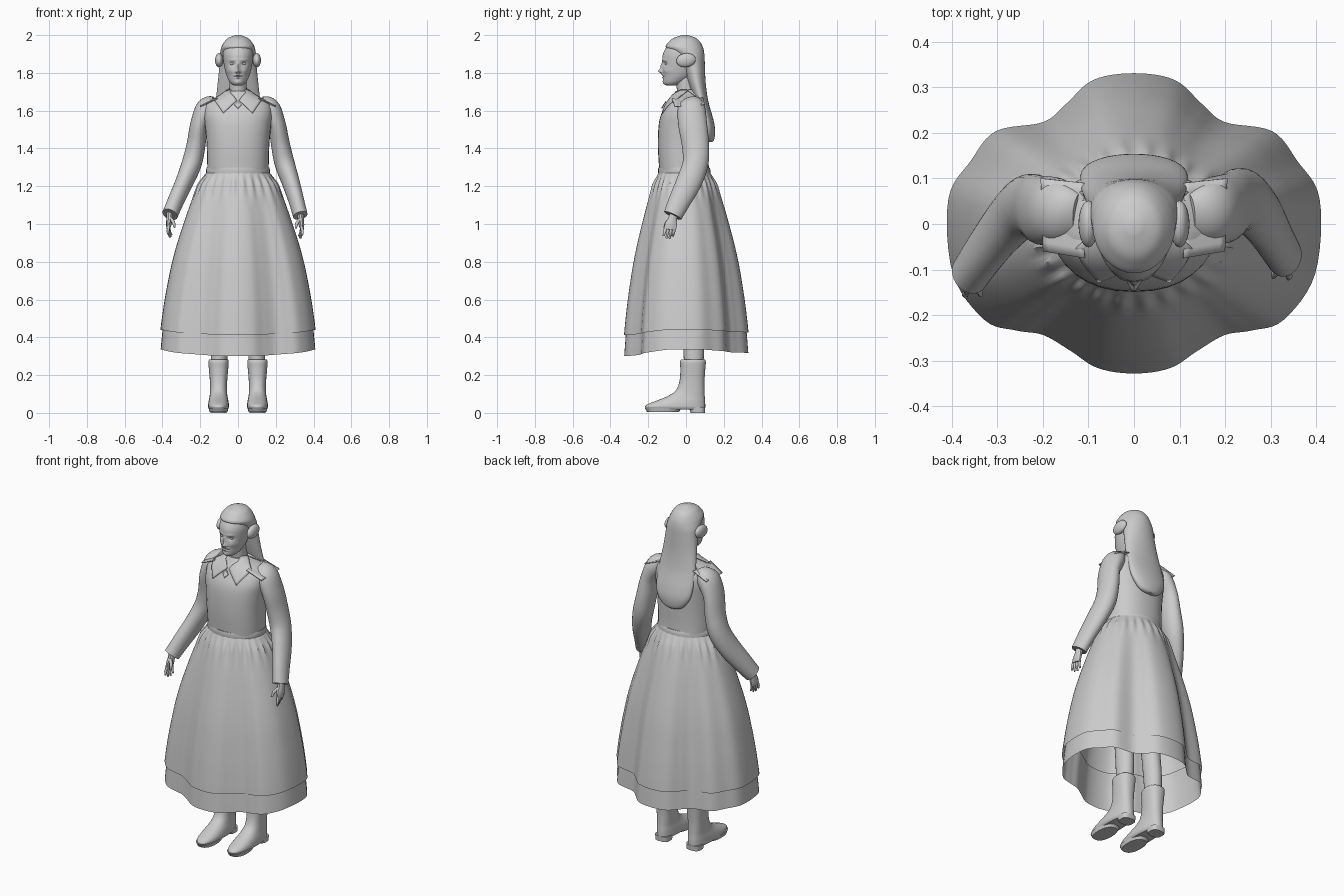
import bpy, bmesh, math
from mathutils import Vector

default_cube = bpy.data.objects.get("Cube")
if default_cube:
    bpy.data.objects.remove(default_cube, do_unlink=True)

grey = bpy.data.materials.new("plain grey")
grey.use_nodes = True
colour = (0.6, 0.6, 0.6, 1)
grey.diffuse_color = colour
grey.node_tree.nodes["Principled BSDF"].inputs["Base Color"].default_value = colour


def spline(points, steps, closed=False):
    """Catmull-Rom curve through tuples of any length."""
    count = len(points)
    pick = (lambda i: points[i % count]) if closed else (lambda i: points[min(max(i, 0), count - 1)])
    result = []
    for i in range(count if closed else count - 1):
        corners = [pick(i + k) for k in (-1, 0, 1, 2)]
        for s in range(steps):
            t = s / steps
            result.append(tuple(
                b + t / 2 * (c - a + t * (2 * a - 5 * b + 4 * c - d + t * (3 * (b - c) + d - a)))
                for a, b, c, d in zip(*corners)))
    return result if closed else result + [points[-1]]


def finish(name, bm, angle=40):
    bmesh.ops.recalc_face_normals(bm, faces=bm.faces)
    mesh = bpy.data.meshes.new(name)
    bm.to_mesh(mesh)
    bm.free()
    mesh.materials.append(grey)
    obj = bpy.data.objects.new(name, mesh)
    bpy.context.collection.objects.link(obj)
    bpy.ops.object.select_all(action='DESELECT')
    obj.select_set(True)
    bpy.context.view_layer.objects.active = obj
    bpy.ops.object.shade_smooth_by_angle(angle=math.radians(angle))
    return obj


def skin(name, rings, caps=True, angle=40):
    """Bridge equal-length rings of points."""
    bm = bmesh.new()
    rows = [[bm.verts.new(p) for p in ring] for ring in rings]
    n = len(rows[0])
    for low, high in zip(rows, rows[1:]):
        for i in range(n):
            j = (i + 1) % n
            bm.faces.new((low[i], low[j], high[j], high[i]))
    if caps:
        bm.faces.new(rows[0])
        bm.faces.new(rows[-1])
    return finish(name, bm, angle)


def ellipse(centre, u, v, sides, power=2.0):
    ring = []
    for i in range(sides):
        a = math.tau * i / sides
        c, s = math.cos(a), math.sin(a)
        ring.append(centre + u * math.copysign(abs(c) ** (2 / power), c)
                    + v * math.copysign(abs(s) ** (2 / power), s))
    return ring


def body(name, levels, x=0, steps=4, sides=32, power=2.0, shape=None):
    """Stack of level sections: height, front y, back y, half width."""
    rings = []
    for z, front, back, half in spline(levels, steps):
        ring = ellipse(Vector((x, (front + back) / 2, z)), Vector((half, 0, 0)),
                       Vector((0, (back - front) / 2, 0)), sides, power)
        rings.append([shape(p) for p in ring] if shape else ring)
    return skin(name, rings)


def tube(name, path, steps=5, sides=20):
    """Sections square to a path: x, y, z, half width, half depth."""
    pts = spline(path, steps)
    rings = []
    for i, (x, y, z, rx, ry) in enumerate(pts):
        along = (Vector(pts[min(i + 1, len(pts) - 1)][:3]) - Vector(pts[max(i - 1, 0)][:3])).normalized()
        u = (Vector((1, 0, 0)) - along * along.x).normalized()
        rings.append(ellipse(Vector((x, y, z)), u * rx, along.cross(u) * ry, sides))
    return skin(name, rings)


def ball(name, place, size, tilt=0):
    bm = bmesh.new()
    bmesh.ops.create_uvsphere(bm, u_segments=20, v_segments=12, radius=1)
    obj = finish(name, bm)
    obj.location, obj.scale, obj.rotation_euler = place, size, (tilt, 0, 0)
    return obj


def flap(name, corners, target=None, side=1, lift=0.007):
    """Four-cornered cloth piece, laid on a target if one is given."""
    a, b, c, d = [Vector((x * side, y, z)) for x, y, z in corners]
    bm = bmesh.new()
    n = 8
    grid = [[bm.verts.new(a.lerp(b, i / n).lerp(d.lerp(c, i / n), j / n)) for j in range(n + 1)]
            for i in range(n + 1)]
    for i in range(n):
        for j in range(n):
            bm.faces.new((grid[i][j], grid[i + 1][j], grid[i + 1][j + 1], grid[i][j + 1]))
    obj = finish(name, bm)
    if target:
        wrap = obj.modifiers.new("lay", 'SHRINKWRAP')
        wrap.target, wrap.wrap_mode, wrap.offset = target, 'ABOVE_SURFACE', lift
    obj.modifiers.new("cloth", 'SOLIDIFY').thickness = 0.006
    return obj


# Skirt and underskirt, both following the wavy hem
half_hem = [(0, -.33), (.08, -.318), (.14, -.28), (.2, -.245), (.26, -.235), (.33, -.212), (.4, -.11),
            (.41, .055), (.36, .14), (.305, .205), (.2, .225), (.15, .265), (.09, .318), (0, .333)]
hem = spline(half_hem + [(-x, y) for x, y in half_hem[-2:0:-1]], 6, closed=True)


def skirt_ring(z, spread, drop):
    ring = []
    for x, y in hem:
        a = math.atan2(y / .33, x / .41)
        gather = 1 + .03 * math.cos(26 * a) * math.exp(-((spread - .16) / .1) ** 2)
        wx, wy = .165 * math.cos(a), .135 * math.sin(a) - .008
        ring.append(Vector(((wx + (x - wx) * spread) * gather, (wy + (y - wy) * spread) * gather,
                            z - drop * max(0, abs(math.sin(a)) - .3) * (1 if y < 0 else .5))))
    return ring


flare = [(1.275, 0), (1.24, .1), (1.2, .2), (1.1, .36), (1, .5), (.9, .63), (.8, .74),
         (.7, .825), (.6, .9), (.5, .96), (.44, .99)]
skin("skirt", [skirt_ring(z, f, .04 * f) for z, f in spline(flare, 3)], caps=False)
skin("underskirt", [skirt_ring(z, f, .05) for z, f in ((.56, .88), (.45, .94), (.335, .985))], caps=False)

# Bodice and waistband
bodice = body("bodice", [(1.25, -.138, .125, .16), (1.32, -.144, .12, .163), (1.42, -.149, .12, .166),
                         (1.52, -.145, .122, .175), (1.58, -.132, .122, .182), (1.63, -.105, .115, .175),
                         (1.66, -.085, .105, .14), (1.68, -.07, .09, .095), (1.705, -.055, .065, .055)],
              power=2.3)
body("waistband", [(1.262, -.146, .129, .168), (1.285, -.148, .129, .169), (1.3, -.146, .124, .166)], steps=2)

# Collar, brooch and shoulder flaps
for side in (1, -1):
    flap("front_collar", [(.006, -.09, 1.65), (.078, -.13, 1.588), (.125, -.05, 1.655), (.055, .01, 1.7)],
         bodice, side)
    flap("back_collar", [(0, .08, 1.695), (0, .13, 1.64), (.12, .07, 1.655), (.055, .01, 1.7)], bodice, side)
    flap("shoulder_flap", [(.11, -.075, 1.668), (.2, -.06, 1.625), (.205, .1, 1.635), (.11, .09, 1.67)],
         None, side)
flap("brooch", [(0, -.13, 1.612), (.018, -.12, 1.632), (0, -.11, 1.652), (-.018, -.12, 1.632)],
     bodice, lift=0.014)

# Head with a softly moulded face: x, z, spread x, spread z, push
moulding = [(0, 1.808, .011, .011, .022), (0, 1.832, .009, .02, .011), (0, 1.789, .02, .005, .006),
            (0, 1.775, .017, .005, .006), (0, 1.782, .024, .002, -.004), (0, 1.75, .018, .012, .005)]
for s in (1, -1):
    moulding += [(s * .03, 1.848, .015, .01, -.011), (s * .03, 1.868, .02, .006, .004),
                 (s * .04, 1.812, .018, .014, .005), (s * .011, 1.804, .005, .005, .007)]


def face(p):
    if p.y < -.03:
        for x, z, sx, sz, push in moulding:
            p.y -= push * math.exp(-((p.x - x) / sx) ** 2 - ((p.z - z) / sz) ** 2)
    return p


body("head", [(1.732, -.1, -.05, .018), (1.74, -.113, -.03, .033), (1.755, -.119, 0, .046),
              (1.785, -.122, .04, .06), (1.82, -.124, .06, .07), (1.86, -.125, .075, .077),
              (1.9, -.122, .08, .08), (1.94, -.1, .075, .074), (1.97, -.06, .05, .05)],
     steps=9, sides=96, shape=face)
for side in (1, -1):
    ball("eye", (side * .03, -.1, 1.848), (.013, .012, .008))
tube("neck", [(0, .012, 1.64, .055, .06), (0, .005, 1.7, .047, .052), (0, -.01, 1.8, .046, .05)])

# Long hair and side buns
body("hair", [(1.434, .115, .14, .03), (1.45, .1, .15, .068), (1.5, .085, .154, .105), (1.56, .07, .143, .118),
              (1.65, .045, .118, .117), (1.75, .01, .104, .107), (1.84, -.02, .1, .098), (1.89, -.05, .098, .096),
              (1.92, -.09, .094, .092), (1.94, -.108, .088, .087), (1.965, -.09, .074, .072),
              (1.985, -.065, .052, .052), (2, -.02, .012, .015)])
for side in (1, -1):
    ball("hair_bun", (side * .1, 0, 1.867), (.022, .052, .037), .15)

# Sleeves and hands
sleeve_paths = {
    1: [(.12, .02, 1.645, .03, .05), (.165, .028, 1.615, .055, .072), (.205, .035, 1.53, .047, .076),
        (.225, .05, 1.42, .05, .072), (.247, .05, 1.32, .053, .068), (.28, .015, 1.22, .047, .067),
        (.31, -.035, 1.12, .041, .058), (.33, -.07, 1.045, .039, .05)],
    -1: [(.12, .02, 1.645, .03, .05), (.165, .028, 1.615, .055, .072), (.205, .03, 1.53, .047, .076),
         (.222, .04, 1.42, .05, .07), (.245, .035, 1.32, .053, .068), (.285, -.005, 1.22, .047, .066),
         (.33, -.065, 1.12, .043, .058), (.36, -.11, 1.05, .042, .05)]}
for side, path in sleeve_paths.items():
    tube("sleeve", [(side * p[0],) + p[1:] for p in path], sides=28)
    wx, wy, wz = path[-1][:3]

    def limb(name, *points):
        tube(name, [(side * (wx + x), wy + y, wz + z, rx, ry) for x, y, z, rx, ry in points], 3, 10)

    limb("palm", (0, .01, .03, .02, .025), (.002, 0, -.015, .017, .024),
         (.006, -.01, -.05, .015, .034), (.01, -.014, -.075, .009, .03))
    for k in range(4):
        y = -.036 + k * .016
        tip = -.108 - .014 * math.sin(k * math.pi / 3)
        limb("finger", (.006, y, -.06, .008, .009), (.011 - k * .003, y - .008, -.09, .007, .008),
             (.008 - k * .006, y - .013, tip, .004, .005))
    limb("thumb", (0, -.015, -.02, .009, .011), (-.018, -.034, -.04, .009, .009),
         (-.024, -.045, -.068, .005, .006))

# Legs and boots
for side in (1, -1):
    x = side * .103
    tube("leg", [(x, .04, .2, .042, .048), (x * .95, .04, .36, .046, .056), (x * .92, .025, .55, .05, .058),
                 (x * .9, .01, .8, .07, .075), (x * .85, 0, 1.1, .08, .085)])
    body("boot", [(.018, -.205, .1, .048), (.03, -.217, .102, .055), (.045, -.205, .102, .055),
                  (.065, -.155, .101, .052), (.09, -.095, .099, .047), (.12, -.053, .098, .045),
                  (.17, -.034, .098, .046), (.23, -.03, .102, .051), (.27, -.032, .105, .054),
                  (.282, -.025, .1, .049)], x, power=2.4)
    body("heel", [(0, .025, .1, .042), (.03, .015, .102, .045)], x, 1, power=3)
    body("sole", [(.004, -.205, -.04, .047), (.025, -.218, -.02, .053)], x, 1, power=2.4)
